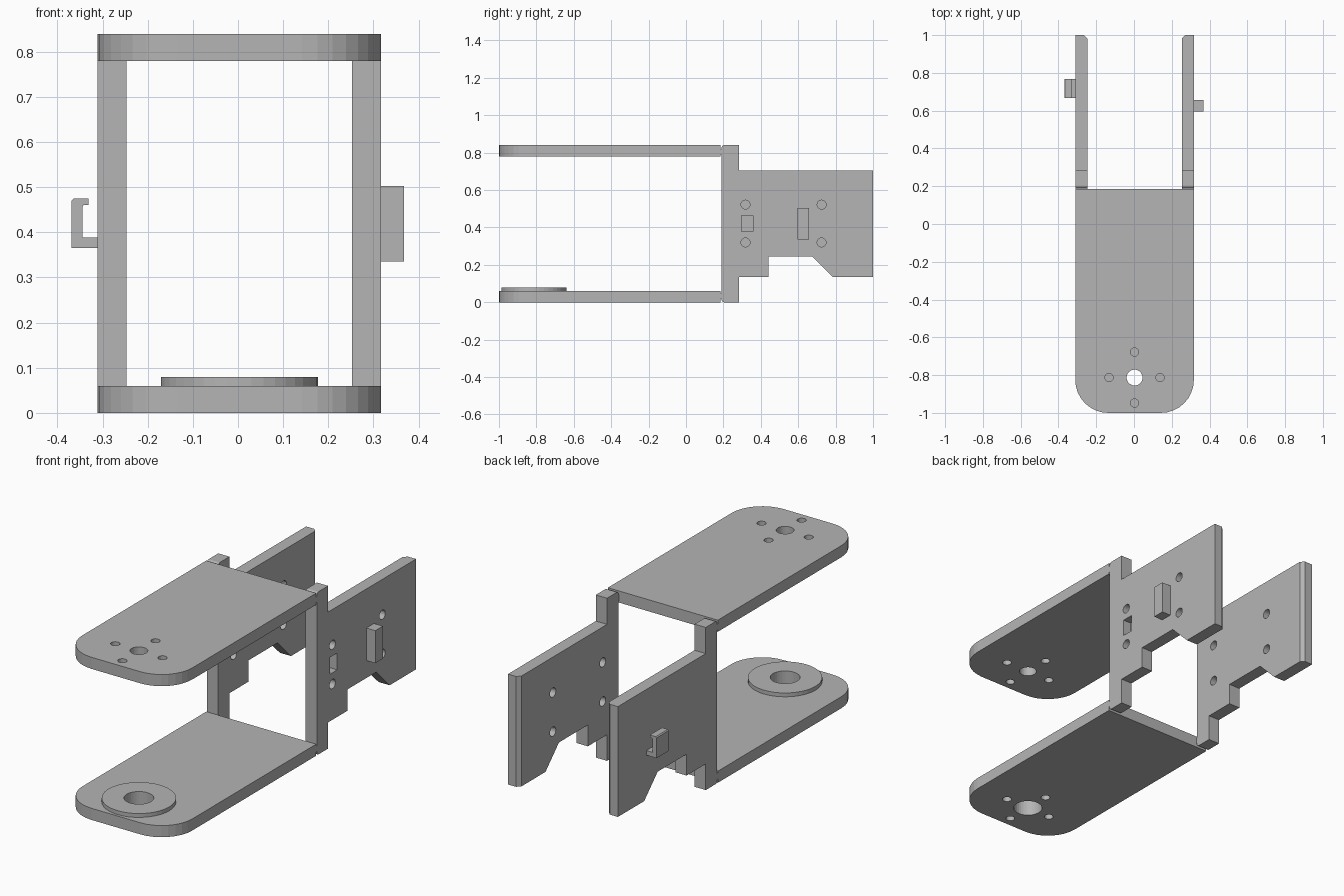
import bpy
import bmesh
from math import cos, sin, pi

cube = bpy.data.objects.get("Cube")
if cube:
    bpy.data.objects.remove(cube, do_unlink=True)

grey = bpy.data.materials.new("plain grey")
grey.use_nodes = True
grey.diffuse_color = (0.46, 0.46, 0.46, 1)
grey.node_tree.nodes["Principled BSDF"].inputs["Base Color"].default_value = grey.diffuse_color

MID = 0.003            # centre line of the bracket
HALF = 0.314           # half of its width
WALL = 0.064           # side wall thickness
PLATE = 0.06           # arm plate thickness
TOP = 0.84
HUB_Y = -0.813         # pivot position

PLACE = {
    "x": lambda u, v, w: (w, u, v),
    "y": lambda u, v, w: (u, w, v),
    "z": lambda u, v, w: (u, v, w),
}


def arc(cx, cy, r, start, end, steps):
    return [(cx + r * cos(start + (end - start) * i / steps),
             cy + r * sin(start + (end - start) * i / steps)) for i in range(steps + 1)]


def circle(cx, cy, r, steps=32):
    return arc(cx, cy, r, 0, 2 * pi, steps)[:-1]


def rect(u0, u1, v0, v1):
    return [(u0, v0), (u1, v0), (u1, v1), (u0, v1)]


def add_prism(bm, outline, axis, a, b):
    """Extrude an outline along an axis from a to b."""
    base = [bm.verts.new(PLACE[axis](u, v, a)) for u, v in outline]
    face = bm.faces.new(base)
    out = bmesh.ops.extrude_face_region(bm, geom=[face])
    for v in out["geom"]:
        if isinstance(v, bmesh.types.BMVert):
            v.co["xyz".index(axis)] = b


def make(name, prisms):
    bm = bmesh.new()
    for p in prisms:
        add_prism(bm, *p)
    bmesh.ops.recalc_face_normals(bm, faces=bm.faces)
    mesh = bpy.data.meshes.new(name)
    bm.to_mesh(mesh)
    bm.free()
    mesh.materials.append(grey)
    obj = bpy.data.objects.new(name, mesh)
    bpy.context.collection.objects.link(obj)
    return obj


def cut(obj, prisms):
    """Subtract prisms from an object and bake the result."""
    cutter = make("cutter", prisms)
    cutter.hide_render = True
    mod = obj.modifiers.new("holes", "BOOLEAN")
    mod.operation = "DIFFERENCE"
    mod.solver = "EXACT"
    mod.object = cutter
    bpy.context.view_layer.update()
    graph = bpy.context.evaluated_depsgraph_get()
    mesh = bpy.data.meshes.new_from_object(obj.evaluated_get(graph))
    obj.modifiers.clear()
    obj.data = mesh
    bpy.data.objects.remove(cutter, do_unlink=True)


# Arm plates with rounded front corners and a ring of screw holes
R = 0.175
plate = ([(MID + HALF, 0.185), (MID - HALF, 0.185)]
         + arc(MID - HALF + R, R - 1, R, pi, 1.5 * pi, 8)
         + arc(MID + HALF - R, R - 1, R, 1.5 * pi, 2 * pi, 8))
screws = [circle(MID + 0.135 * cos(k * pi / 2), HUB_Y + 0.135 * sin(k * pi / 2), 0.022, 20)
          for k in range(4)]
for name, z, bore in (("lower_arm", 0, 0.07), ("upper_arm", TOP - PLATE, 0.042)):
    arm = make(name, [(plate, "z", z, z + PLATE)])
    cut(arm, [(o, "z", z - 0.1, z + 0.1) for o in screws + [circle(MID, HUB_Y, bore)]])

# Raised pivot ring on the lower arm
ring = make("pivot_ring", [(circle(MID, HUB_Y, 0.174, 40), "z", PLATE, PLATE + 0.02)])
cut(ring, [(circle(MID, HUB_Y, 0.07), "z", 0, 0.2)])

# Side walls: tall post at the front, notched panel behind
C = 0.015
wall = (arc(0.19 + C, C, C, pi, 1.5 * pi, 4)
        + [(0.283, 0), (0.283, 0.135), (0.44, 0.135), (0.44, 0.245), (0.675, 0.245),
           (0.785, 0.135), (1, 0.135), (1, 0.705), (0.283, 0.705), (0.283, TOP)]
        + arc(0.19 + C, TOP - C, C, 0.5 * pi, pi, 4))
bolt_holes = [circle(y, z, 0.024, 20) for y in (0.318, 0.725) for z in (0.32, 0.522)]

for side, s in (("left", 1), ("right", -1)):
    outer = MID + s * HALF
    inner = outer - s * WALL
    panel = make(side + "_wall", [(wall, "x", inner, outer)])
    # Bolt holes go through the left wall and stay blind in the right one
    depth = outer + 0.05 if s > 0 else outer + 0.02
    cut(panel, [(o, "x", inner - s * 0.05, depth) for o in bolt_holes])
    # Bevel on the inner rear edge
    bevel = [(inner - s * 0.01, 0.972), (inner - s * 0.01, 1.01), (inner + s * 0.028, 1.01)]
    cut(panel, [(bevel, "z", 0, 1)])
    if s > 0:
        cut(panel, [(rect(0.298, 0.357, 0.378, 0.465), "x", outer - 0.045, outer + 0.05)])
    # Thin hinges joining the arms to the post
    for level, z in (("lower", 0.02), ("upper", TOP - 0.05)):
        make(side + "_" + level + "_hinge",
             [(rect(0.18, 0.2, z, z + 0.03), "x", inner, outer)])

# Block on the left wall
make("left_block", [(rect(0.595, 0.657, 0.335, 0.503), "x", 0.31, 0.368)])

# Cable hook on the right wall
hook = [(-0.305, 0.365), (-0.369, 0.365), (-0.369, 0.470), (-0.364, 0.475), (-0.331, 0.475),
        (-0.331, 0.461), (-0.342, 0.461), (-0.345, 0.455), (-0.345, 0.389), (-0.305, 0.389)]
make("right_hook", [(hook, "y", 0.668, 0.767)])
